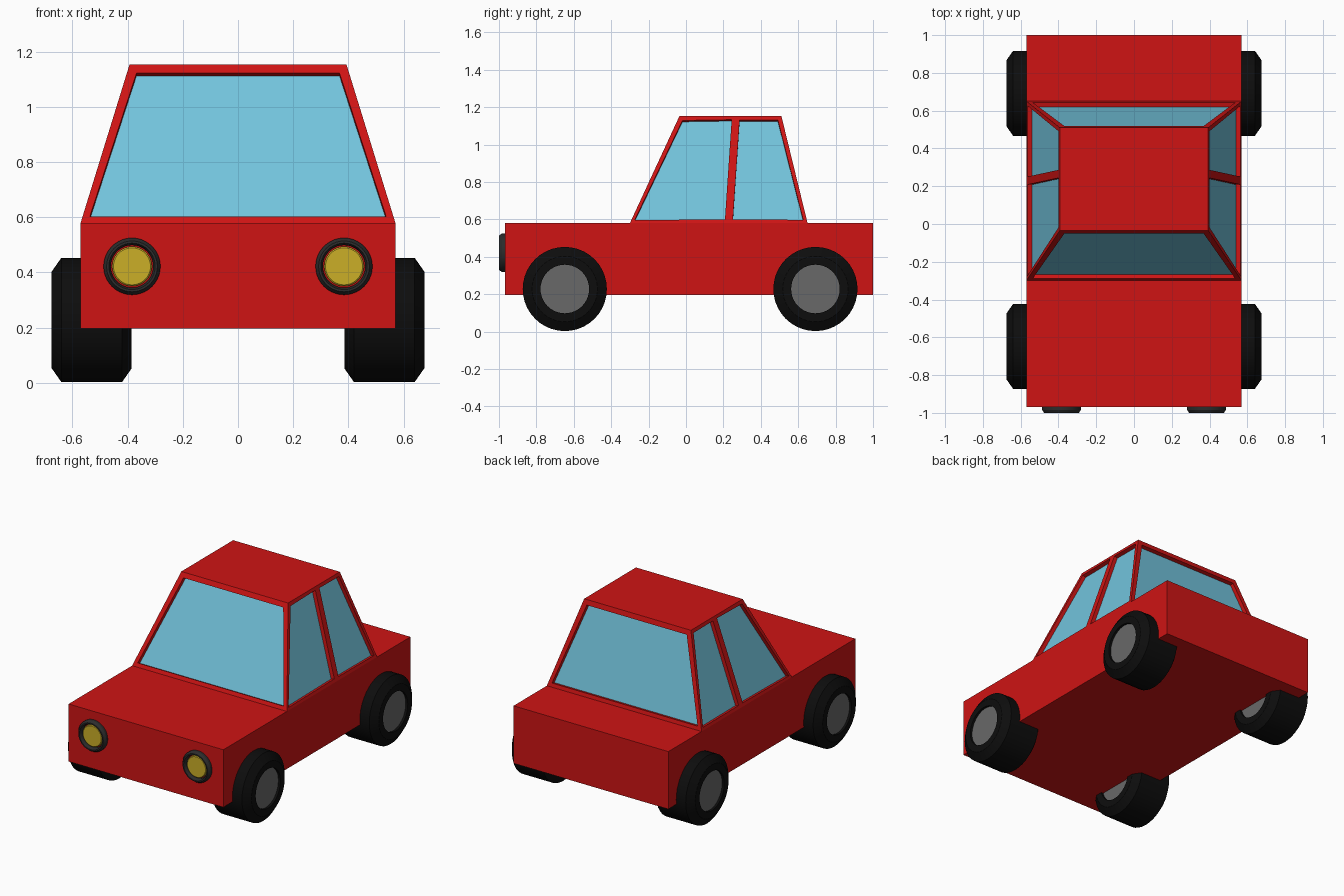
import bpy, bmesh, math
from mathutils import Vector

if "Cube" in bpy.data.objects:
    bpy.data.objects.remove(bpy.data.objects["Cube"])


def material(name, r, g, b):
    m = bpy.data.materials.new(name)
    m.diffuse_color = (r, g, b, 1)
    m.use_nodes = True
    m.node_tree.nodes["Principled BSDF"].inputs["Base Color"].default_value = m.diffuse_color
    return m


RED = material("red_paint", 0.62, 0.007, 0.007)
GLASS = material("window_glass", 0.17, 0.55, 0.72)
BLACK = material("rubber", 0.004, 0.004, 0.004)
DARK = material("dark_trim", 0.025, 0.025, 0.025)
GREY = material("hub_grey", 0.14, 0.14, 0.14)
YELLOW = material("lamp_yellow", 0.6, 0.43, 0.02)


def finish(bm, name, *mats, smooth=False):
    bmesh.ops.recalc_face_normals(bm, faces=bm.faces)
    me = bpy.data.meshes.new(name)
    bm.to_mesh(me)
    bm.free()
    for m in mats:
        me.materials.append(m)
    ob = bpy.data.objects.new(name, me)
    bpy.context.collection.objects.link(ob)
    if smooth:
        bpy.ops.object.select_all(action='DESELECT')
        ob.select_set(True)
        bpy.context.view_layer.objects.active = ob
        bpy.ops.object.shade_smooth_by_angle(angle=math.radians(30))
    return ob


def block(x0, x1, y_low, y_high, z0, z1):
    """Box whose top may be narrower: half widths x0/x1, y ranges low/high."""
    bm = bmesh.new()
    bmesh.ops.create_cube(bm, size=2)
    for v in bm.verts:
        top = v.co.z > 0
        ys = y_high if top else y_low
        v.co = Vector((v.co.x * (x1 if top else x0), ys[v.co.y > 0], z1 if top else z0))
    return bm


def lathe(name, profile, axis, centre, mat, closed=False, steps=40):
    """Spin (distance along axis, radius) points around the axis."""
    bm = bmesh.new()
    vs = [bm.verts.new(axis * d + Vector((0, 0, r))) for d, r in profile]
    pairs = list(zip(vs, vs[1:])) + ([(vs[-1], vs[0])] if closed else [])
    edges = [bm.edges.new(p) for p in pairs]
    bmesh.ops.spin(bm, geom=vs + edges, cent=(0, 0, 0), axis=axis,
                   angle=math.tau, steps=steps)
    bmesh.ops.remove_doubles(bm, verts=bm.verts, dist=1e-4)
    ob = finish(bm, name, mat, smooth=True)
    ob.location = centre
    return ob


# Lower body
finish(block(0.57, 0.57, (-0.968, 1.0), (-0.968, 1.0), 0.197, 0.58), "body", RED)

# Cabin: tapered block, side faces split at the pillar, windows inset
bm = block(0.57, 0.393, (-0.30, 0.65), (-0.035, 0.51), 0.58, 1.153)
bm.normal_update()
pillar = Vector((0, 0.037, 0.573)).cross(Vector((1, 0, 0)))
bmesh.ops.bisect_plane(bm, geom=bm.verts[:] + bm.edges[:] + bm.faces[:],
                       plane_co=(0, 0.229, 0.58), plane_no=pillar)
bmesh.ops.recalc_face_normals(bm, faces=bm.faces)
panes = [f for f in bm.faces if abs(f.normal.z) < 0.8]
for f in panes:
    frame = 0.03 if abs(f.normal.x) > 0.5 else 0.042
    bmesh.ops.inset_individual(bm, faces=[f], thickness=frame)
    bmesh.ops.inset_individual(bm, faces=[f], thickness=0.0, depth=-0.025)
    f.material_index = 1
finish(bm, "cabin", RED, GLASS)

# Wheels
X, FRONT = Vector((1, 0, 0)), Vector((0, -1, 0))
TYRE = [(-0.145, 0.13), (-0.145, 0.175), (-0.11, 0.225),
        (0.11, 0.225), (0.145, 0.175), (0.145, 0.13)]
HUB = [(-0.13, 0), (-0.13, 0.131), (0.13, 0.131), (0.13, 0)]
for side, sx in (("left", -1), ("right", 1)):
    for end, y in (("front", -0.648), ("rear", 0.692)):
        c = (sx * 0.53, y, 0.228)
        lathe(f"{end}_{side}_tyre", TYRE, X, c, BLACK, closed=True)
        lathe(f"{end}_{side}_hub", HUB, X, c, GREY)

# Headlights: trim ring and lens
RING = [(-0.01, 0.103), (0.016, 0.103), (0.032, 0.092),
        (0.032, 0.084), (0.018, 0.077), (-0.01, 0.077)]
LENS = [(-0.01, 0.072), (0.014, 0.072), (0.018, 0.067), (0.018, 0)]
for side, sx in (("left", -1), ("right", 1)):
    c = (sx * 0.384, -0.968, 0.422)
    lathe(f"{side}_headlight_ring", RING, FRONT, c, DARK, closed=True)
    lathe(f"{side}_headlight_lens", LENS, FRONT, c, YELLOW)
